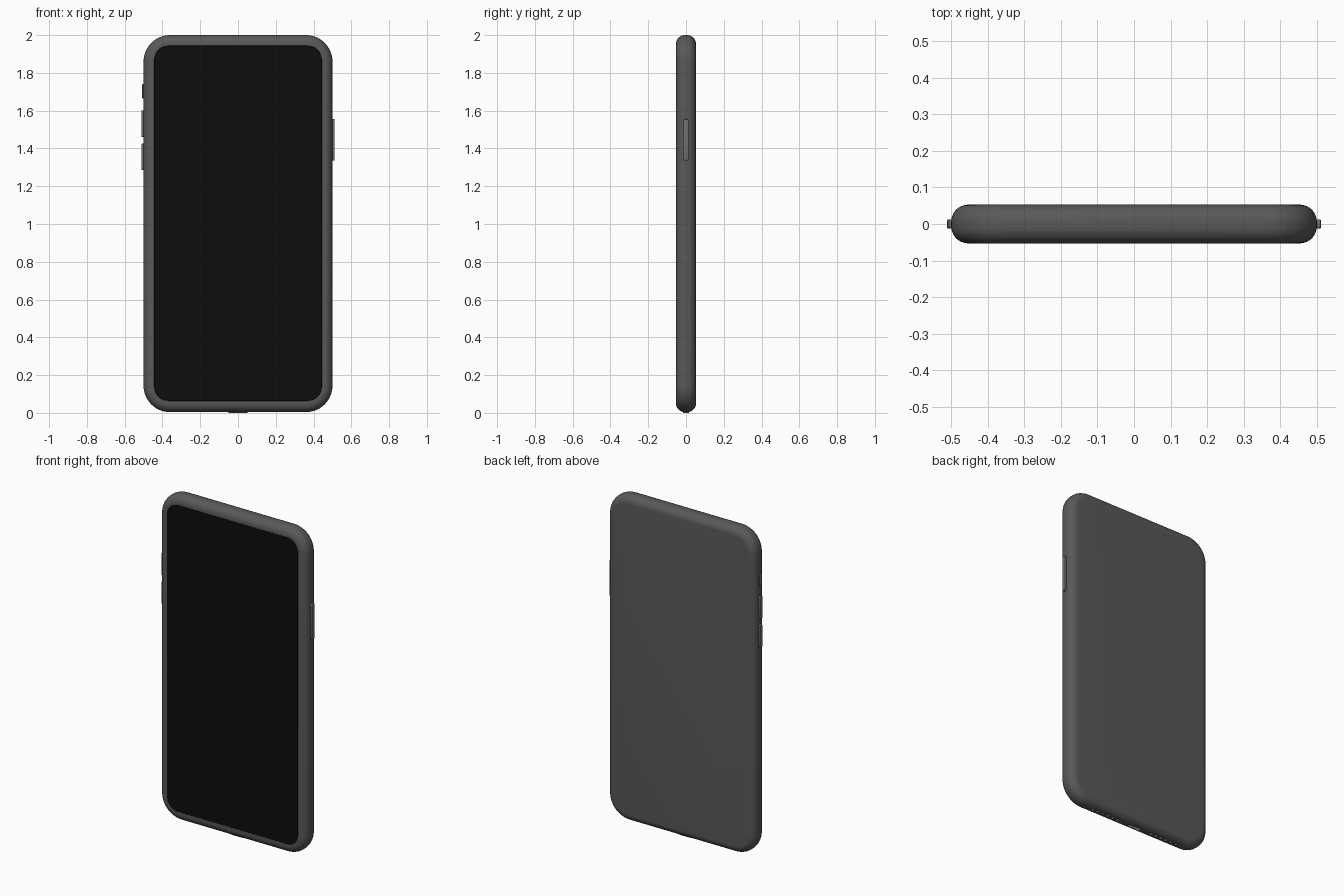
import bpy, bmesh, math
from mathutils import Vector

if "Cube" in bpy.data.objects:
    bpy.data.objects.remove(bpy.data.objects["Cube"])


def material(name, v):
    m = bpy.data.materials.new(name)
    m.diffuse_color = (v, v, v, 1)
    m.use_nodes = True
    m.node_tree.nodes["Principled BSDF"].inputs["Base Color"].default_value = m.diffuse_color
    return m


BODY = material("dark_grey", 0.1)
BLACK = material("black", 0.004)
METAL = material("mid_grey", 0.16)


def outline(w, h, r, n):
    """Rounded rectangle as 2D points, n segments per corner."""
    pts = []
    for k, (sx, sy) in enumerate([(1, 1), (-1, 1), (-1, -1), (1, -1)]):
        for i in range(n + 1):
            a = math.pi / 2 * (k + i / n)
            pts.append((sx * (w / 2 - r) + r * math.cos(a),
                        sy * (h / 2 - r) + r * math.sin(a)))
    return pts


def slab(name, axes, centre, w, h, r, depth, edge, mat, n=8, steps=4):
    """Rounded slab: outline in axes[0], axes[1], thickness along axes[2], rounded rims."""
    rings = []
    for side in (-1, 1):
        for i in range(steps + 1):
            a = math.pi / 2 * (i / steps if side < 0 else 1 - i / steps)
            rings.append((edge * (1 - math.sin(a)),
                          side * (depth / 2 - edge + edge * math.cos(a))))
    bm = bmesh.new()
    idx = ["xyz".index(c) for c in axes]
    loops = []
    for inset, t in rings:
        loop = []
        for u, v in outline(w - 2 * inset, h - 2 * inset, r - inset, n):
            p = Vector((0, 0, 0))
            p[idx[0]], p[idx[1]], p[idx[2]] = u, v, t
            loop.append(bm.verts.new(p + Vector(centre)))
        loops.append(loop)
    for a, b in zip(loops, loops[1:]):
        for i in range(len(a)):
            j = (i + 1) % len(a)
            bm.faces.new((a[i], a[j], b[j], b[i]))
    bm.faces.new(loops[0])
    bm.faces.new(loops[-1])
    bmesh.ops.remove_doubles(bm, verts=bm.verts, dist=1e-5)
    bmesh.ops.recalc_face_normals(bm, faces=bm.faces)
    me = bpy.data.meshes.new(name)
    bm.to_mesh(me)
    bm.free()
    ob = bpy.data.objects.new(name, me)
    bpy.context.collection.objects.link(ob)
    me.materials.append(mat)
    return ob


def select(ob):
    bpy.ops.object.select_all(action='DESELECT')
    ob.select_set(True)
    bpy.context.view_layer.objects.active = ob


def cut(ob, cutter):
    select(ob)
    mod = ob.modifiers.new("cut", 'BOOLEAN')
    mod.operation = 'DIFFERENCE'
    mod.solver = 'EXACT'
    mod.object = cutter
    bpy.ops.object.modifier_apply(modifier=mod.name)
    bpy.data.objects.remove(cutter)


# Body shell and front screen
body = slab("body", "xzy", (0, 0, 1.002), 1.0, 1.996, 0.14, 0.106, 0.047, BODY, 14, 9)
screen = slab("screen", "xzy", (0, -0.0515, 1.004), 0.888, 1.88, 0.075, 0.005, 0.001, BLACK, 10, 1)
parts = [body, screen]

# Side buttons
for name, x, z, h in [("power_button", 0.5, 1.445, 0.22),
                      ("volume_up_button", -0.5, 1.53, 0.14),
                      ("volume_down_button", -0.5, 1.355, 0.14),
                      ("mute_switch", -0.496, 1.703, 0.075)]:
    parts.append(slab(name, "yzx", (x, 0, z), 0.025, h, 0.008, 0.022, 0.002, METAL, 4, 2))

# Charging port: socket cut into the bottom with a thin collar
collar = slab("port_collar", "xyz", (0, 0, 0.02), 0.1, 0.034, 0.016, 0.04, 0.002, METAL, 6, 2)
cut(body, slab("port_cutter", "xyz", (0, 0, 0.02), 0.098, 0.032, 0.0155, 0.07, 0.001, BLACK, 6, 1))
cut(collar, slab("collar_cutter", "xyz", (0, 0, 0.02), 0.088, 0.022, 0.0105, 0.08, 0.001, BLACK, 6, 1))
parts.append(collar)

# Speaker and microphone holes, either side of the port
for side in (-1, 1):
    for i in range(6):
        x = side * (0.12 + i * 0.036)
        cut(body, slab("hole_cutter", "xyz", (x, 0, 0), 0.022, 0.022, 0.0109, 0.06, 0.001, BLACK, 4, 1))

for ob in parts:
    select(ob)
    bpy.ops.object.shade_smooth_by_angle(angle=math.radians(35))
